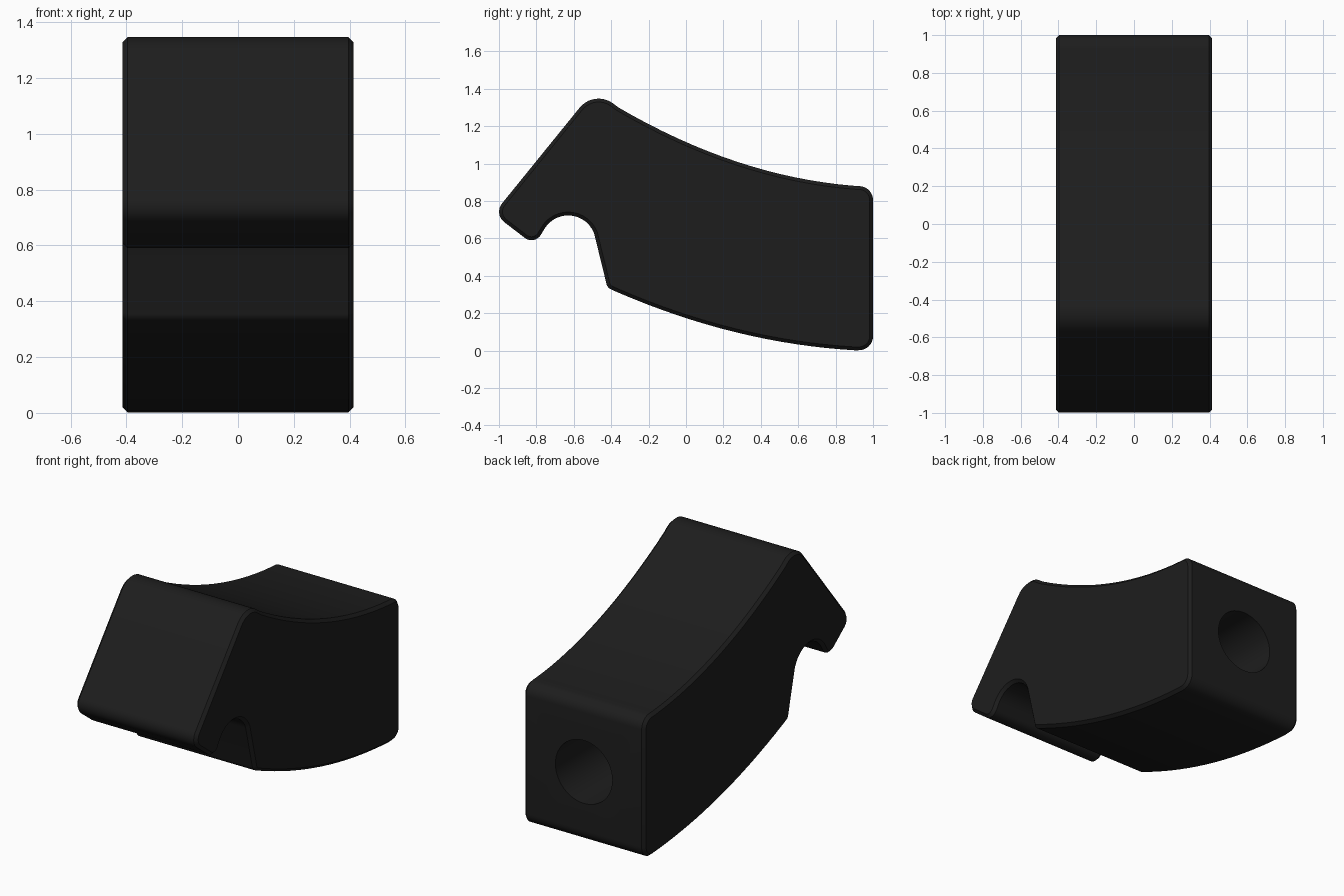
import bpy, bmesh, math
from mathutils import Vector

if "Cube" in bpy.data.objects:
    bpy.data.objects.remove(bpy.data.objects["Cube"])

HALF_WIDTH = 0.414
RIM = 0.018


def fillet(prev, corner, nxt, radius, steps=8):
    """Points of a rounded corner between two straight directions."""
    p, a, b = Vector(corner), Vector(prev), Vector(nxt)
    u, v = (a - p).normalized(), (b - p).normalized()
    half = u.angle(v) / 2
    reach = radius / math.tan(half)
    centre = p + (u + v).normalized() * radius / math.sin(half)
    arm, end = p + u * reach - centre, p + v * reach - centre
    sweep = math.atan2(arm.x * end.y - arm.y * end.x, arm.dot(end))
    pts = []
    for i in range(steps + 1):
        t = sweep * i / steps
        c, s = math.cos(t), math.sin(t)
        pts.append((centre.x + arm.x * c - arm.y * s,
                    centre.y + arm.x * s + arm.y * c))
    return pts


def top_z(y):
    return 0.20 * (y - 1.1) ** 2 + 0.873


def bottom_z(y):
    return 0.147 * (y - 1.1) ** 2 - 0.004


def sweep_curve(fn, y0, y1, n=16):
    return [(y0 + (y1 - y0) * i / n, fn(y0 + (y1 - y0) * i / n)) for i in range(n + 1)]


# Key corners of the side profile, as (y, z)
peak, nose, lip = (-0.49, 1.396), (-1.029, 0.731), (-0.81, 0.563)
heel = (-0.42, 0.336)
notch_c, notch_r = (-0.63, 0.575), 0.148
notch = [(notch_c[0] + notch_r * math.cos(math.radians(a)),
          notch_c[1] + notch_r * math.sin(math.radians(a)))
         for a in range(150, 10, -10)]

# Side outline: peak, nose, lip, round notch, heel, belly, rear, back curve
outline = []
outline += fillet((-0.36, top_z(-0.36)), peak, nose, 0.13, 10)
outline += fillet(peak, nose, lip, 0.07)
outline += fillet(nose, lip, notch[0], 0.058)
outline += notch
outline += fillet(notch[-1], heel, (-0.3, bottom_z(-0.3)), 0.04)
outline += sweep_curve(bottom_z, -0.37, 0.90)
outline += fillet((0.88, bottom_z(0.88)), (1.0, 0.0), (1.0, 0.5), 0.075)
outline += fillet((1.0, 0.5), (1.0, top_z(1.0)), (0.88, top_z(0.88)), 0.075)
outline += sweep_curve(top_z, 0.90, -0.36)

# Extrude the outline across the width
bm = bmesh.new()
face = bm.faces.new([bm.verts.new((-HALF_WIDTH, y, z)) for y, z in outline])
moved = bmesh.ops.extrude_face_region(bm, geom=[face])["geom"]
bmesh.ops.translate(bm, vec=(2 * HALF_WIDTH, 0, 0),
                    verts=[g for g in moved if isinstance(g, bmesh.types.BMVert)])
bmesh.ops.remove_doubles(bm, verts=bm.verts, dist=0.0005)
bmesh.ops.recalc_face_normals(bm, faces=bm.faces)
mesh = bpy.data.meshes.new("hook_block")
bm.to_mesh(mesh)
bm.free()
block = bpy.data.objects.new("hook_block", mesh)
bpy.context.collection.objects.link(block)

black = bpy.data.materials.new("matte black")
black.diffuse_color = (0.0125, 0.0125, 0.0125, 1)
black.use_nodes = True
black.node_tree.nodes["Principled BSDF"].inputs["Base Color"].default_value = black.diffuse_color
mesh.materials.append(black)

# Blind round socket in the rear face
bpy.ops.mesh.primitive_cylinder_add(vertices=48, radius=0.195, depth=1.0,
                                    location=(0, 0.7, 0.44),
                                    rotation=(math.pi / 2, 0, 0))
cutter = bpy.context.object
cutter.name = "socket_cutter"
cutter.data.materials.append(black)
cutter.hide_render = True

# Chamfered rims, then the socket cut
bevel = block.modifiers.new("rim", 'BEVEL')
bevel.width = RIM
bevel.segments = 1
bevel.limit_method = 'ANGLE'
bevel.angle_limit = math.radians(60)
bevel.use_clamp_overlap = False
cut = block.modifiers.new("socket", 'BOOLEAN')
cut.operation = 'DIFFERENCE'
cut.object = cutter
cut.solver = 'EXACT'

bpy.ops.object.select_all(action='DESELECT')
block.select_set(True)
bpy.context.view_layer.objects.active = block
for name in ("rim", "socket"):
    bpy.ops.object.modifier_apply(modifier=name)
bpy.ops.object.shade_smooth_by_angle(angle=math.radians(30))
bpy.data.objects.remove(cutter)
